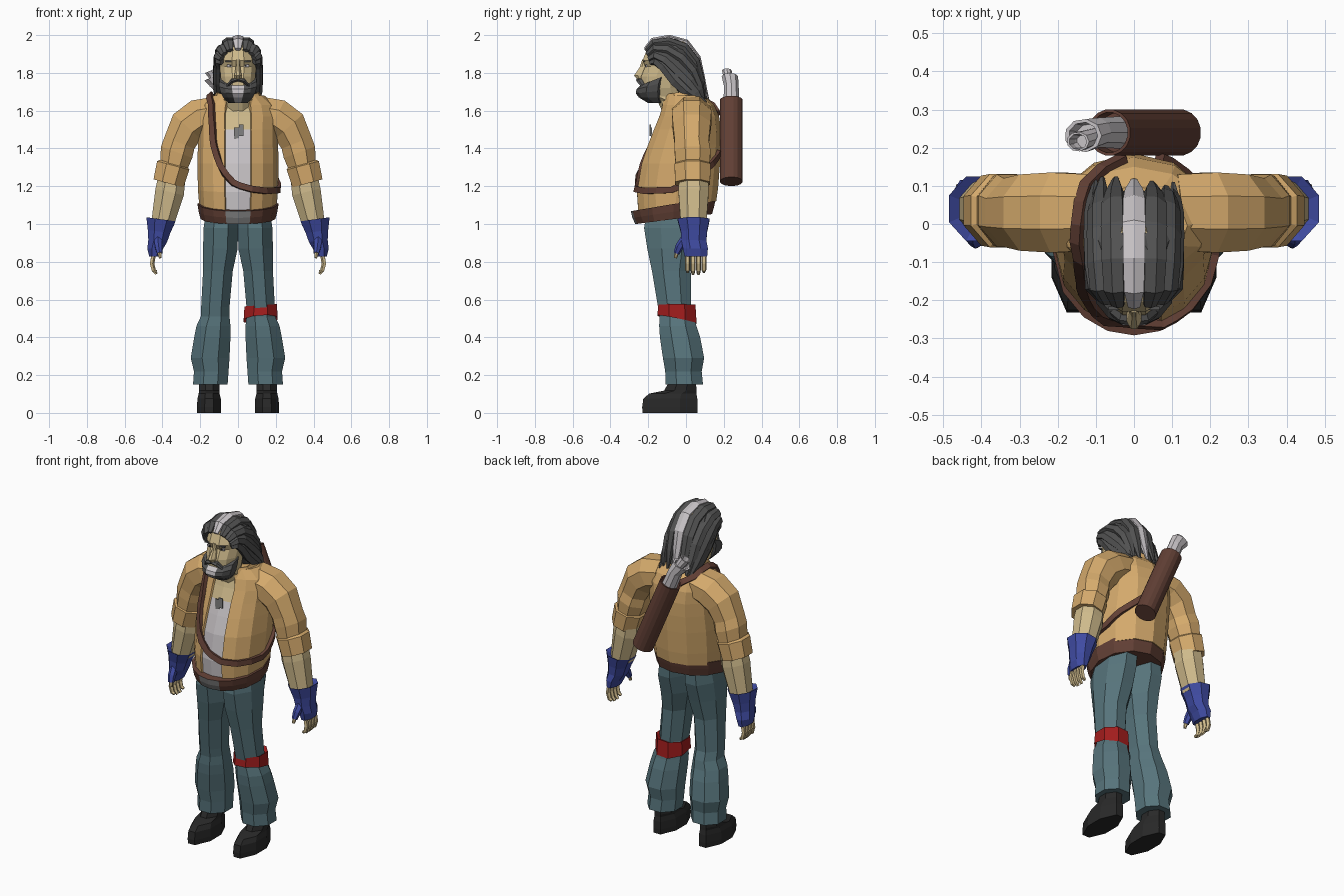
import bpy, bmesh, math
from mathutils import Vector as V
from mathutils.bvhtree import BVHTree

if "Cube" in bpy.data.objects:
    bpy.data.objects.remove(bpy.data.objects["Cube"])

COL = {"jacket_tan": (.66, .40, .15), "skin": (.62, .49, .26), "glove_blue": (.05, .07, .36),
       "trouser_teal": (.095, .175, .20), "shoe_black": (.022, .022, .022), "band_red": (.36, .012, .012),
       "leather_brown": (.12, .05, .035), "hair_grey": (.085, .085, .085),
       "off_white": (.58, .55, .57), "metal_grey": (.22, .22, .22)}
MATS = {}
for name, c in COL.items():
    MATS[name] = bpy.data.materials.new(name)
    MATS[name].diffuse_color = (*c, 1)

BOX = [20, 70, 110, 160, 200, 250, 290, 340]
EIGHT = [22.5 + 45 * i for i in range(8)]


def ring(x, y, z, rx, ry, a=0, k=0, ang=EIGHT):
    """Oval section: a tilts it about y (degrees), k makes z rise towards the back."""
    mx = max(abs(math.sin(math.radians(t))) for t in ang)
    my = max(abs(math.cos(math.radians(t))) for t in ang)
    a, out = math.radians(a), []
    for t in ang:
        c = rx * math.sin(math.radians(t)) / mx
        s = -ry * math.cos(math.radians(t)) / my
        out.append(V((x + c * math.cos(a), y + s, z + c * math.sin(a) + k * s)))
    return out


def loft(name, rings, mats, rule=None, closed=True, sx=1):
    """Skin a list of rings; rule(ring, column) picks a material index."""
    mats = [mats] if isinstance(mats, str) else mats
    bm = bmesh.new()
    vs = [[bm.verts.new((p.x * sx, p.y, p.z)) for p in r] for r in rings]
    n = len(rings[0])
    for i in range(len(vs) - 1):
        for j in range(n if closed else n - 1):
            q = (j + 1) % n
            f = bm.faces.new((vs[i][j], vs[i][q], vs[i + 1][q], vs[i + 1][j]))
            f.material_index = rule(i, j) if rule else 0
    if closed:
        bm.faces.new(vs[0])
        bm.faces.new(vs[-1])
    bmesh.ops.recalc_face_normals(bm, faces=bm.faces)
    me = bpy.data.meshes.new(name)
    bm.to_mesh(me)
    bm.free()
    for m in mats:
        me.materials.append(MATS[m])
    ob = bpy.data.objects.new(name, me)
    bpy.context.collection.objects.link(ob)
    return ob


def sweep(name, pts, sizes, mat, n=6, normals=None, d=None, sx=1):
    """Sweep an oval of half sizes (width, height) along points."""
    pts, rings = [V(p) for p in pts], []
    for i, p in enumerate(pts):
        t = V(d) if d else pts[min(i + 1, len(pts) - 1)] - pts[max(i - 1, 0)]
        t.normalize()
        nn = normals[i] if normals else V((0, 1, 0.01))
        nn = (nn - t * nn.dot(t)).normalized()
        s = t.cross(nn)
        w, h = sizes[i]
        rings.append([p + s * w * math.cos(2 * math.pi * (j + .5) / n)
                      + nn * h * math.sin(2 * math.pi * (j + .5) / n) for j in range(n)])
    return loft(name, rings, mat, sx=sx)


def box(name, c, s, mat):
    x, y, z = c
    return loft(name, [[V((x + i * s[0] / 2, y + j * s[1] / 2, z + k * s[2] / 2))
                for i, j in ((-1, -1), (1, -1), (1, 1), (-1, 1))] for k in (-1, 1)], mat)


def tree(ob):
    return BVHTree.FromPolygons([v.co.copy() for v in ob.data.vertices], [tuple(p.vertices) for p in ob.data.polygons])


# Jacket body: front columns 0 and 1 are the recessed shirt, then bare chest
TOR = [-18, 0, 18, 19.5, 38, 60, 90, 120, 150, 180, 210, 240, 270, 300, 322, 340.5]
body = []
for z, y0, y1, rx, k in ((1.095, -.265, .16, .205, .12), (1.18, -.272, .17, .212, .05), (1.32, -.247, .18, .215, 0),
                         (1.42, -.212, .185, .212, 0), (1.50, -.18, .185, .21, 0), (1.57, -.15, .175, .215, 0),
                         (1.63, -.13, .15, .20, 0), (1.68, -.11, .10, .14, 0)):
    r = ring(0, (y0 + y1) / 2, z, rx, (y1 - y0) / 2, 0, k, TOR)
    for j in range(3):
        r[j].y += .012
    body.append(r)
torso = loft("jacket_body", body, ["jacket_tan", "off_white", "skin"],
             lambda i, j: 0 if j > 1 else (2 if i > 3 else 1))
collar = loft("jacket_collar", [ring(0, -.02, z, rx, ry, 0, .15, list(range(28, 340, 38)))
              for z, rx, ry in ((1.62, .145, .125), (1.70, .115, .105))], "jacket_tan", closed=False)
collar.modifiers.new("thickness", "SOLIDIFY").thickness = .015

# Belt with its front buckle columns, and two neck tags
loft("belt", [ring(0, y, z, rx, ry, 0, k, TOR) for z, y, rx, ry, k in
              ((1.026, -.065, .198, .203, .13), (1.065, -.067, .208, .217, .15), (1.106, -.066, .215, .226, .17))],
     ["leather_brown", "metal_grey"], lambda i, j: 1 if j < 2 else 0)
for s in (-1, 1):
    box("neck_tag", (s * .013 + .004, -.186 - .003 * s, 1.488 + .008 * s), (.026, .006, .06), "metal_grey")

# Satchel strap laid on the jacket surface
path = [V(p) for p in ((-.03, .18, 1.59), (-.13, .11, 1.66), (-.15, 0, 1.69), (-.135, -.09, 1.63), (-.145, -.16, 1.5),
        (-.135, -.2, 1.42), (-.1, -.24, 1.31), (-.03, -.27, 1.22), (.06, -.27, 1.185), (.15, -.22, 1.175),
        (.215, -.08, 1.18), (.22, .02, 1.22), (.18, .1, 1.28), (.09, .18, 1.36), (.05, .19, 1.40))]
bvh, pts = tree(torso), []
for i in range(len(path) - 1):
    for t in (0, .5):
        pts.append(path[i].lerp(path[i + 1], t))
hits = [bvh.find_nearest(p) for p in pts]
norm = [(hits[max(i - 1, 0)][1] + h[1] * 2 + hits[min(i + 1, len(hits) - 1)][1]).normalized() for i, h in enumerate(hits)]
sweep("shoulder_strap", [h[0] + n * .009 for h, n in zip(hits, norm)], [(.023, .014)] * len(hits), "leather_brown", 4, norm)

# Map tube with a wide paper roll and a smaller one inside it
b, t = V((.12, .24, 1.225)), V((-.065, .24, 1.655))
ax = (t - b).normalized()
sweep("map_tube", [b, t, t, t - ax * .06], [(.061, .061)] * 2 + [(.053, .053)] * 2, "leather_brown", 16, d=ax)
for dy, w, h, ln, lean in ((0, .046, .044, .135, -.008), (-.012, .028, .026, .17, -.012)):
    e = t + V((0, dy + lean, 0)) + ax * ln + V((-.015, 0, 0))
    sweep("paper_roll", [t + V((0, dy, 0)) - ax * .1, t + V((0, dy, 0)) + ax * ln * .6, e, e, e - ax * .04],
          [(w, h), (w * .9, h * .9), (w * 1.15, h), (w * .9, h * .8), (w * .8, h * .7)], "off_white", 9, d=ax)

# Arms, hands, legs and shoes, mirrored
for sx, side in ((1, "left"), (-1, "right")):
    loft(side + "_sleeve", [ring(x, y, z, rx, ry, a) for x, y, z, rx, ry, a in
         ((.11, .03, 1.585, .09, .10, 82), (.20, .03, 1.565, .10, .105, 62), (.27, .03, 1.515, .098, .10, 42),
          (.31, .03, 1.43, .085, .09, 22), (.325, .035, 1.38, .088, .095, 20), (.34, .035, 1.31, .075, .09, 17))],
         "jacket_tan", sx=sx)
    loft(side + "_sleeve_cuff", [ring(x, .035, z, rx, ry, 15) for x, z, rx, ry in
         ((.337, 1.325, .07, .08), (.343, 1.31, .088, .096), (.368, 1.215, .082, .092), (.368, 1.215, .062, .07))],
         "jacket_tan", sx=sx)
    loft(side + "_forearm", [ring(x, .04, z, rx, ry, 14) for x, z, rx, ry in
         ((.345, 1.27, .07, .075), (.362, 1.17, .077, .08), (.40, 1.0, .06, .068))], "skin", sx=sx)
    loft(side + "_glove", [ring(x, y, z, rx, ry, a) for x, y, z, rx, ry, a in
         ((.405, .04, 1.01, .055, .06, 8), (.408, .04, 1.025, .078, .085, 8), (.418, .042, .96, .06, .07, 8),
          (.425, .042, .91, .05, .066, 6), (.438, .05, .87, .042, .066, 0), (.443, .052, .828, .027, .06, 0))],
         "glove_blue", sx=sx)
    sweep(side + "_thumb_glove", [(.425, 0, .93), (.42, -.035, .88), (.415, -.05, .845)],
          [(.024, .024), (.022, .022), (.016, .016)], "glove_blue", sx=sx)
    sweep(side + "_thumb", [(.416, -.047, .855), (.412, -.056, .82)], [(.013, .013), (.008, .008)], "skin", sx=sx)
    for i in range(4):
        y, z = .008 + .029 * i, .735 + (.012 if i in (0, 3) else 0)
        sweep(side + "_finger", [(.447, y, .84), (.456, y, .79), (.447, y, .755), (.432, y, z)],
              [(.013, .014), (.013, .014), (.012, .013), (.008, .009)], "skin", 5, sx=sx)
    leg = []
    for z, x0, x1, y0, y1 in ((1.07, 0, .168, -.205, .085), (.98, 0, .182, -.222, .085), (.87, .002, .185, -.205, .055),
                              (.75, .028, .185, -.18, .025), (.56, .045, .195, -.148, .028), (.51, .045, .197, -.14, .045),
                              (.46, .04, .22, -.142, .055), (.40, .04, .232, -.138, .075), (.29, .045, .25, -.122, .096),
                              (.22, .05, .233, -.11, .083), (.15, .055, .238, -.108, .09)):
        leg.append(ring((x0 + x1) / 2, (y0 + y1) / 2, z, (x1 - x0) / 2, (y1 - y0) / 2))
    loft(side + "_trouser_leg", leg, "trouser_teal", sx=sx)
    loft(side + "_shoe", [ring(.153, y, z, rx, ry, ang=BOX) for z, y, rx, ry in
         ((0, -.085, .063, .145), (.03, -.085, .064, .147), (.075, -.083, .062, .143), (.102, -.07, .055, .125),
          (.118, -.03, .054, .085), (.18, -.015, .054, .068))], "shoe_black", sx=sx)
loft("knee_band", [ring(.12, -.048, z, rx, ry, 4, k) for z, rx, ry, k in
                   ((.51, .08, .09, -.1), (.495, .09, .104, -.2), (.57, .086, .098, 0), (.56, .07, .08, 0))], "band_red")

# Head and neck
FACE = [18, 45, 72, 110, 150, 210, 250, 288, 315, 342]
head = loft("head", [ring(0, (y0 + y1) / 2, z, rx, (y1 - y0) / 2, ang=FACE) for z, y0, y1, rx in
            ((1.56, -.11, .04, .072), (1.65, -.15, .02, .075), (1.675, -.225, .0, .07), (1.72, -.24, -.01, .085),
             (1.78, -.238, 0, .092), (1.835, -.216, .02, .097), (1.865, -.23, .02, .097), (1.93, -.205, .02, .085),
             (1.965, -.16, 0, .05))], "skin")
loft("nose", [ring(0, y, z, rx, ry) for z, y, rx, ry in
              ((1.87, -.22, .011, .012), (1.83, -.225, .012, .02), (1.785, -.24, .02, .035), (1.768, -.235, .018, .025))], "skin")
hb = tree(head)
for s in (-1, 1):
    for name, x, z, w, h, lift, mat in (("eye", .042, 1.838, .03, .012, .001, "off_white"), ("pupil", .041, 1.838, .01, .01, .003, "shoe_black"),
                                        ("eyebrow", .045, 1.861, .044, .008, .003, "hair_grey")):
        p = hb.ray_cast(V((s * x, -1, z)), V((0, 1, 0)))[0]
        box(name, (s * x, p.y - lift, z), (w, .009, h), mat)
    sweep("moustache", [(0, -.247, 1.764), (s * .03, -.243, 1.759), (s * .062, -.222, 1.725)],
          [(.010, .018), (.012, .02), (.007, .012)], "hair_grey")

# Beard with a pale middle column
BEARD = [-17, 17, 40, 70, 110, 160, 200, 250, 290, 320]
loft("beard", [ring(0, (y0 + y1) / 2, z, rx, (y1 - y0) / 2, 0, k, BEARD) for z, y0, y1, rx, k in
     ((1.64, -.2, -.11, .05, 0), (1.67, -.25, -.10, .078, 0), (1.70, -.266, -.095, .093, .1),
      (1.735, -.262, -.09, .1, .25), (1.765, -.24, -.085, .099, .4))],
     ["hair_grey", "off_white"], lambda i, j: 1 if j == 0 else 0)

# Hair: inner cap plus swept-back locks
loft("hair_cap", [ring(0, (y0 + y1) / 2, z, rx, (y1 - y0) / 2, ang=FACE) for z, y0, y1, rx in
     ((1.65, .0, .10, .07), (1.69, -.04, .09, .10), (1.75, -.1, .075, .11), (1.84, -.13, .06, .112), (1.90, -.18, .04, .105),
      (1.95, -.18, .0, .08), (1.98, -.14, -.04, .04))], "hair_grey")
TOP = ((-.215, 1.925), (-.175, 1.968), (-.09, 1.984), (0, 1.96), (.06, 1.88), (.085, 1.77), (.115, 1.665))
LOW = ((-.195, 1.875), (-.165, 1.895), (-.11, 1.875), (-.04, 1.81), (.02, 1.75), (.06, 1.70), (.10, 1.655))
SPREAD = (.82, 1, 1.06, 1.08, 1.08, 1.03, .9)
TAPER = (.6, 1, 1.1, 1.15, 1.1, .9, .3)
for u in (0, .34, .67, .98, 1.22, -.34, -.67, -.98, -1.22):
    f = 1 - math.cos(u * math.pi / 2)
    x = .105 * math.sin(u * math.radians(85))
    pts = [V((x * s, a[0] + (c[0] - a[0]) * f, a[1] + (c[1] - a[1]) * f)) for a, c, s in zip(TOP, LOW, SPREAD)]
    if u:  # ragged tips
        pts[-1] += V((.008 * u, .012 * math.sin(u * 17), -.008))
    w, h = (.03, .018) if u == 0 else (.031, .02)
    sweep("hair_stripe" if u == 0 else "hair_lock", pts, [(w * k, h * min(k, 1)) for k in TAPER],
          "off_white" if u == 0 else "hair_grey", 6, [p - V((0, -.07, 1.8)) for p in pts])

for m in bpy.data.materials:
    if m.users and not m.is_grease_pencil:
        m.use_nodes = True
        m.node_tree.nodes["Principled BSDF"].inputs["Base Color"].default_value = m.diffuse_color
